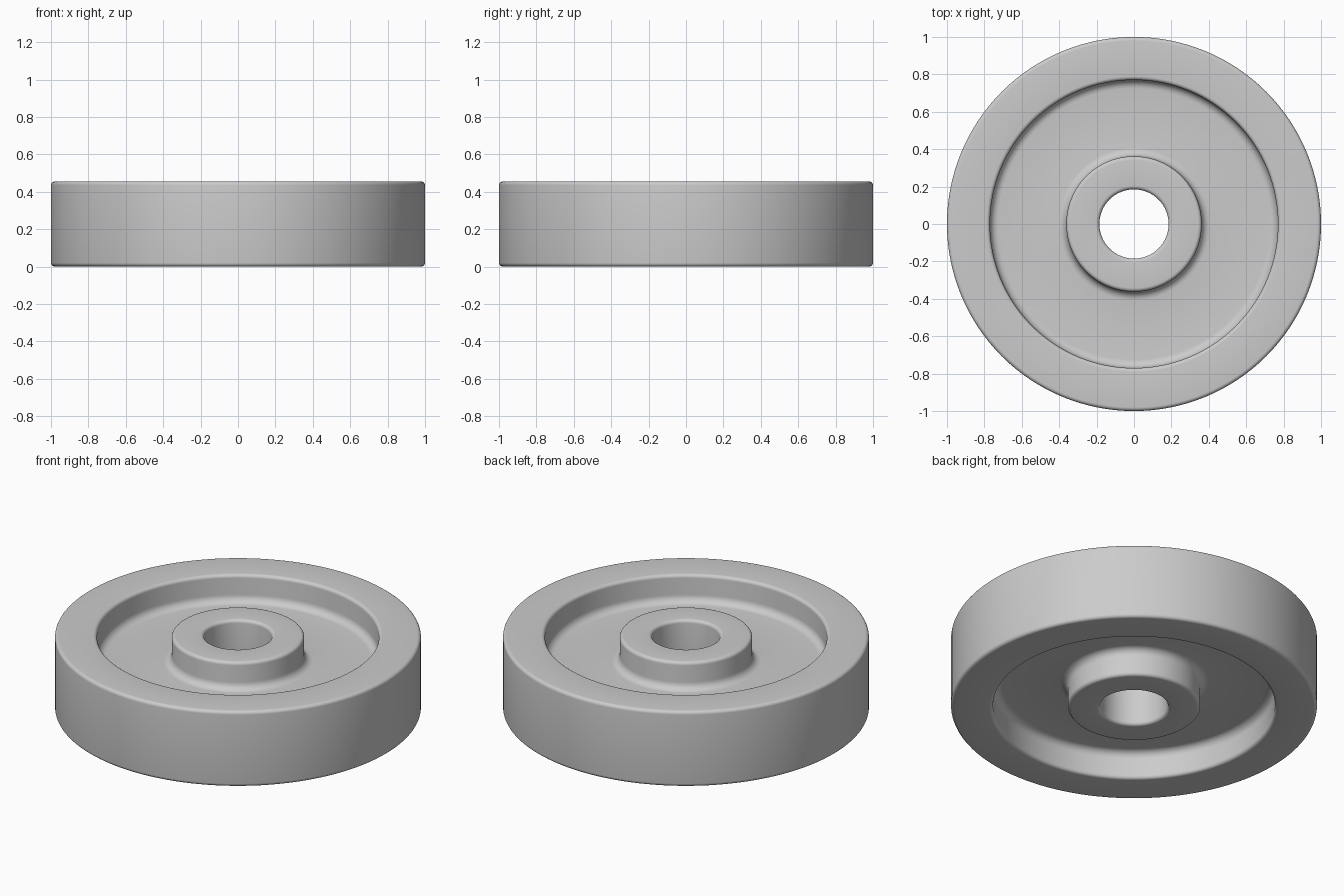
import bpy
import bmesh
import math
from mathutils import Vector

cube = bpy.data.objects.get("Cube")
if cube:
    bpy.data.objects.remove(cube, do_unlink=True)

HEIGHT, RECESS = 0.455, 0.165
OUTER, RIM, HUB, BORE = 1.0, 0.77, 0.362, 0.185
ROUND, FILLET = 0.02, 0.045
SIDES, ARC_STEPS = 128, 6


def rounded(corners):
    """Replace each (r, z, radius) right-angle corner with a circular arc."""
    points = []
    for i, (r, z, radius) in enumerate(corners):
        here = Vector((r, z))
        prev_r, prev_z, _ = corners[i - 1]
        next_r, next_z, _ = corners[(i + 1) % len(corners)]
        back = (Vector((prev_r, prev_z)) - here).normalized() * radius
        ahead = (Vector((next_r, next_z)) - here).normalized() * radius
        for step in range(ARC_STEPS + 1):
            a = math.pi / 2 * step / ARC_STEPS
            points.append(here + back * (1 - math.sin(a)) + ahead * (1 - math.cos(a)))
    return points


# Wheel cross-section: top half from bore to tread, mirrored for the bottom
top = [(BORE, HEIGHT, ROUND), (HUB, HEIGHT, ROUND),
       (HUB, HEIGHT - RECESS, FILLET), (RIM, HEIGHT - RECESS, FILLET),
       (RIM, HEIGHT, ROUND), (OUTER, HEIGHT, ROUND)]
bottom = [(r, HEIGHT - z, radius) for r, z, radius in reversed(top)]
profile = rounded(top + bottom)

# Revolve the closed section around the axle
bm = bmesh.new()
verts = [bm.verts.new((p.x, 0, p.y)) for p in profile]
edges = [bm.edges.new((v, verts[(i + 1) % len(verts)])) for i, v in enumerate(verts)]
bmesh.ops.spin(bm, geom=verts + edges, axis=(0, 0, 1), cent=(0, 0, 0),
               angle=math.tau, steps=SIDES, use_merge=True)
bmesh.ops.remove_doubles(bm, verts=bm.verts[:], dist=0.0001)
bmesh.ops.recalc_face_normals(bm, faces=bm.faces[:])
mesh = bpy.data.meshes.new("wheel")
bm.to_mesh(mesh)
bm.free()
wheel = bpy.data.objects.new("wheel", mesh)
bpy.context.collection.objects.link(wheel)

# Plain grey finish
grey = bpy.data.materials.new("light grey")
grey.use_nodes = True
colour = (0.6, 0.6, 0.6, 1)
grey.diffuse_color = colour
grey.node_tree.nodes["Principled BSDF"].inputs["Base Color"].default_value = colour
mesh.materials.append(grey)

bpy.ops.object.select_all(action="DESELECT")
wheel.select_set(True)
bpy.context.view_layer.objects.active = wheel
bpy.ops.object.shade_smooth_by_angle(angle=math.radians(35))
